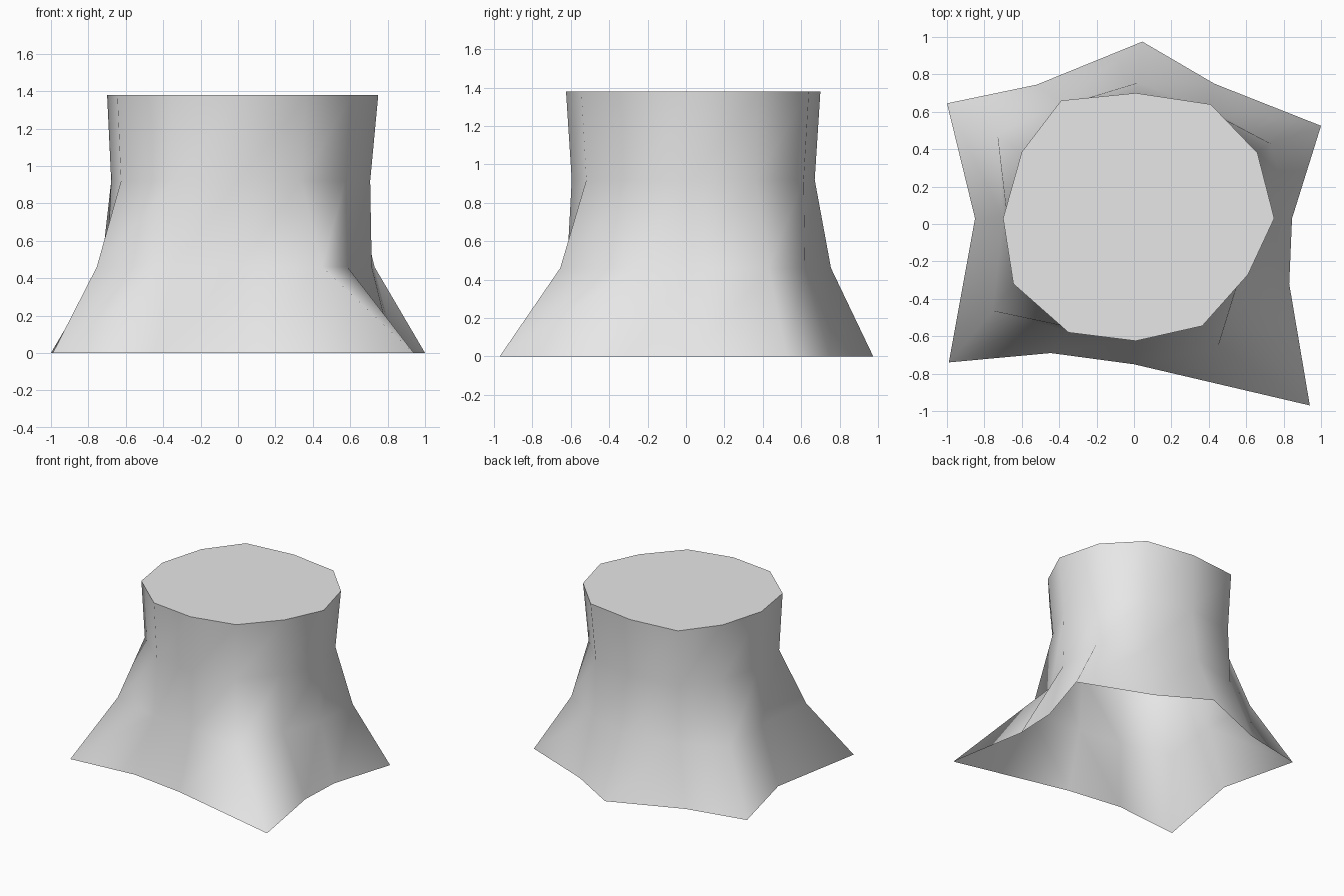
import bpy
import bmesh
from mathutils import Vector

# Remove the default object
default = bpy.data.objects.get("Cube")
if default:
    bpy.data.objects.remove(default, do_unlink=True)


def make_material(name, colour):
    material = bpy.data.materials.new(name)
    material.use_nodes = True
    material.diffuse_color = colour
    material.node_tree.nodes["Principled BSDF"].inputs["Base Color"].default_value = colour
    return material


def scaled_outline(outline, factor, shift):
    """Shrink an outline about its own middle, then shift it."""
    middle = sum((Vector(p) for p in outline), Vector((0, 0))) / len(outline)
    return [middle + (Vector(p) - middle) * factor + Vector(shift) for p in outline]


def add_ring(bm, outline, height):
    return [bm.verts.new((x, y, height)) for x, y in outline]


def join_rings(bm, lower, upper):
    """Bridge two rings with smooth triangles."""
    count = len(lower)
    for i in range(count):
        j = (i + 1) % count
        for corners in ((lower[i], lower[j], upper[j]), (lower[i], upper[j], upper[i])):
            bm.faces.new(corners).smooth = True


# Outlines, counter-clockwise from the model's left side
root_outline = [(.845, .03), (1, .525), (.43, .75), (.045, .975),
                (-.52, .745), (-1, .645), (-.85, .03), (-.99, -.74),
                (-.445, -.69), (0, -.75), (.94, -.97), (.83, -.32)]
flare_outline = [(.715, .03), (.73, .43), (.4, .62), (.02, .755),
                 (-.39, .65), (-.73, .475), (-.7, .03), (-.755, -.465),
                 (-.35, -.575), (.01, -.62), (.45, -.655), (.585, -.26)]
rim_outline = [(.75, .03), (.66, .38), (.41, .64), (.01, .7),
               (-.39, .66), (-.6, .385), (-.7, .03), (-.645, -.32),
               (-.35, -.58), (.01, -.625), (.365, -.545), (.61, -.27)]
neck_outline = scaled_outline(rim_outline, .955, (-.01, 0))

# Trunk wall: evenly stacked rings, open underneath
top_height = 1.38
outlines = [root_outline, flare_outline, neck_outline, rim_outline]
bm = bmesh.new()
rings = [add_ring(bm, outline, top_height * level / (len(outlines) - 1))
         for level, outline in enumerate(outlines)]
for lower, upper in zip(rings, rings[1:]):
    join_rings(bm, lower, upper)

# Flat cut top with a sharp rim
cut_top = bm.faces.new(rings[-1])
cut_top.smooth = False
for edge in cut_top.edges:
    edge.smooth = False

mesh = bpy.data.meshes.new("tree_stump")
bm.to_mesh(mesh)
bm.free()
mesh.materials.append(make_material("plain grey", (.8, .8, .8, 1)))
stump = bpy.data.objects.new("tree_stump", mesh)
bpy.context.collection.objects.link(stump)
